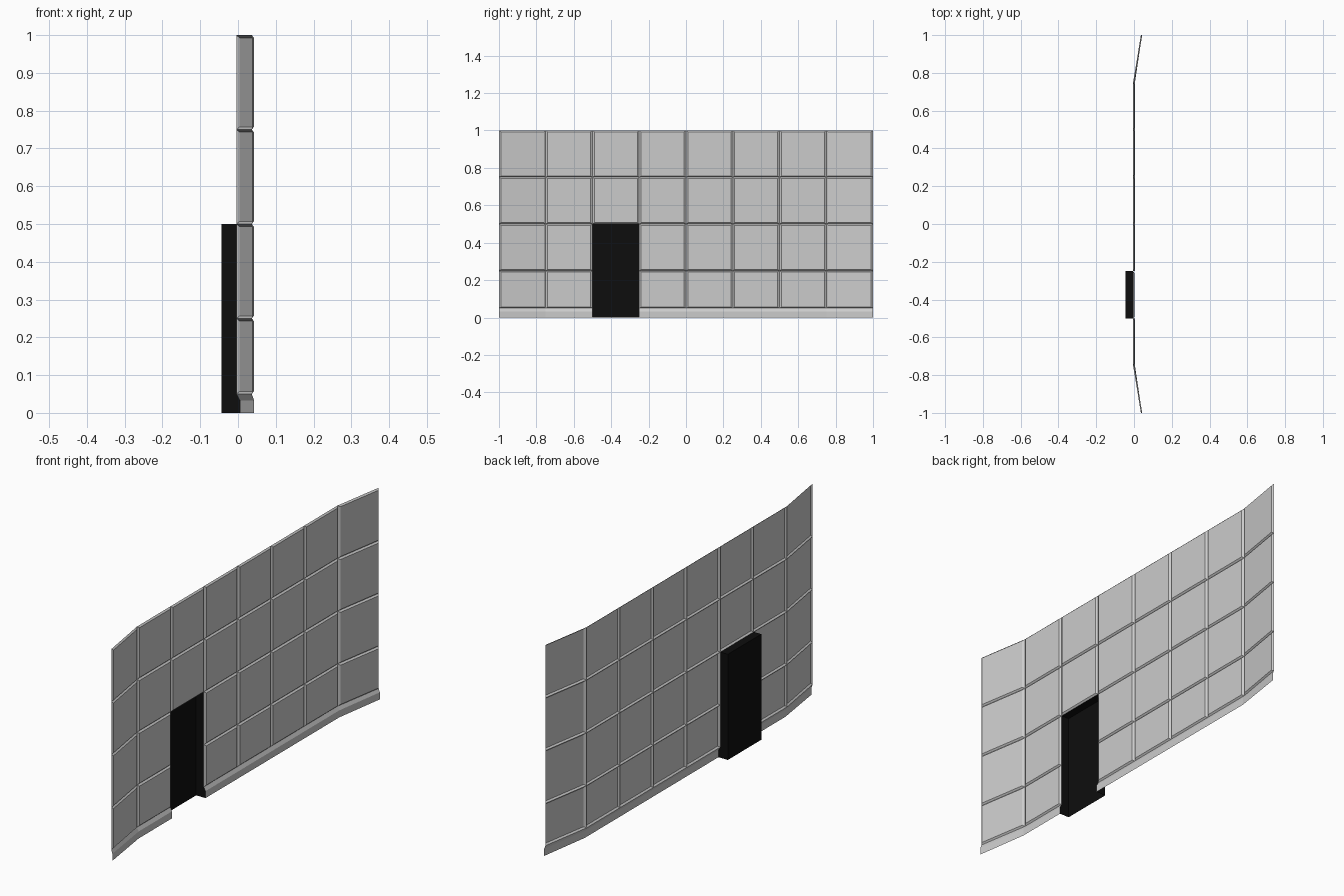
import bpy, bmesh

if "Cube" in bpy.data.objects:
    bpy.data.objects.remove(bpy.data.objects["Cube"])

VALLEY = -0.0045      # x of the groove bottoms
RELIEF = 0.007        # how far the panel faces stand forward
BACK = -0.044         # x of the recess back
DOOR_Y = (-0.5, -0.25)
DOOR_Z = 0.5
YS = [-1 + 0.25 * i for i in range(9)]
ZS = [0.05, 0.25, 0.5, 0.75, 1.0]


def bend(y):
    """Outer bays lean forward."""
    return max(0.0, abs(y) - 0.75)


def wall_x(y):
    return VALLEY + bend(y) * 0.164


def finish(name, bm, mat=None):
    bmesh.ops.remove_doubles(bm, verts=bm.verts, dist=1e-5)
    me = bpy.data.meshes.new(name)
    bm.to_mesh(me)
    bm.free()
    ob = bpy.data.objects.new(name, me)
    bpy.context.collection.objects.link(ob)
    if mat:
        me.materials.append(mat)
    return ob


def face(bm, pts):
    bm.faces.new([bm.verts.new(p) for p in pts])


# Wall panels: raised flat faces with chamfered borders meeting in grooves
bm = bmesh.new()
for y0, y1 in zip(YS, YS[1:]):
    for z0, z1 in zip(ZS, ZS[1:]):
        if y0 == DOOR_Y[0] and z1 <= DOOR_Z:
            continue
        outer = [(wall_x(y), y, z) for y, z in
                 ((y0, z0), (y1, z0), (y1, z1), (y0, z1))]
        inner = [(wall_x(y) + RELIEF, y, z) for y, z in
                 ((y0 + 0.01, z0 + 0.007), (y1 - 0.01, z0 + 0.007),
                  (y1 - 0.01, z1 - 0.007), (y0 + 0.01, z1 - 0.007))]
        face(bm, inner)
        for i in range(4):
            j = (i + 1) % 4
            face(bm, (outer[i], outer[j], inner[j], inner[i]))
finish("wall_panels", bm)

# Skirting strip along the foot, interrupted by the doorway
bm = bmesh.new()
for y0, y1 in zip(YS, YS[1:]):
    if y0 == DOOR_Y[0]:
        continue
    rows = []
    for y in (y0, y1):
        front = 0.005 + bend(y) * 0.15
        rows.append([(front, y, 0), (front, y, 0.033), (wall_x(y), y, 0.05)])
    for i in range(2):
        face(bm, (rows[0][i], rows[1][i], rows[1][i + 1], rows[0][i + 1]))
finish("skirting", bm)

# Doorway recess: open towards the front and at the bottom
black = bpy.data.materials.new("black")
black.diffuse_color = (0.004, 0.004, 0.004, 1)
black.use_nodes = True
black.node_tree.nodes["Principled BSDF"].inputs["Base Color"].default_value = black.diffuse_color
bm = bmesh.new()
y0, y1 = DOOR_Y
face(bm, ((BACK, y0, 0), (BACK, y1, 0), (BACK, y1, DOOR_Z), (BACK, y0, DOOR_Z)))
face(bm, ((BACK, y0, DOOR_Z), (BACK, y1, DOOR_Z),
          (VALLEY, y1, DOOR_Z), (VALLEY, y0, DOOR_Z)))
side = [(BACK, 0), (0.005, 0), (0.005, 0.033), (VALLEY, 0.05),
        (VALLEY, DOOR_Z), (BACK, DOOR_Z)]
face(bm, [(x, y1, z) for x, z in side])
face(bm, [(x, y0, z) for x, z in reversed(side)])
finish("doorway_recess", bm, black)
